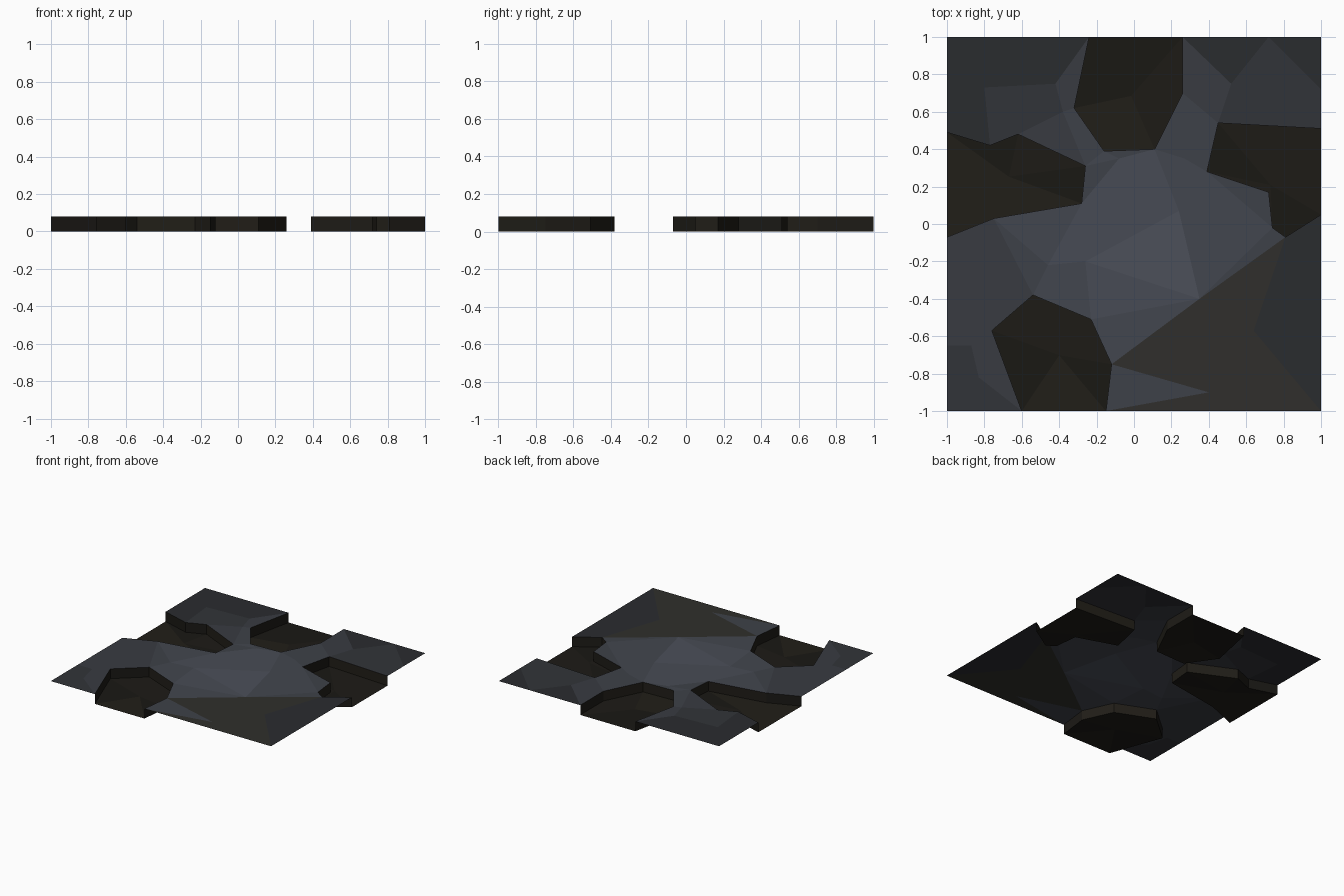
import bpy, math, random
from mathutils import Vector
from mathutils.geometry import delaunay_2d_cdt

if "Cube" in bpy.data.objects:
    bpy.data.objects.remove(bpy.data.objects["Cube"])

random.seed(4)
TOP = 0.08

# Pit outlines, counter-clockwise; the last-to-first edge is open on the tile border
pits = {
    "back_pit": [(-.24, 1), (-.32, .62), (-.16, .39), (.11, .40), (.26, .70), (.26, 1)],
    "left_pit": [(-1, -.07), (-.75, .03), (-.28, .11), (-.26, .31), (-.62, .48), (-.77, .42), (-1, .49)],
    "right_pit": [(1, .51), (.45, .54), (.39, .28), (.72, .17), (.74, -.02), (.81, -.07), (1, .05)],
    "front_pit": [(-.15, -1), (-.12, -.75), (-.23, -.51), (-.54, -.38), (-.76, -.57), (-.60, -1)],
}
# Tile corners and points where the rock facets meet
ground_points = [
    (-1, -1), (1, -1), (1, 1), (-1, 1), (-1, .73), (-.6, 1), (.72, 1), (1, .72),
    (-1, -.65), (-.8, -1), (-.8, .73), (-.42, .75), (-.38, .6), (-.08, .35),
    (.27, .35), (.52, .75), (.24, .07), (-.26, -.2), (-.17, -.63), (.35, -.4),
    (-.46, -.22), (-.87, -.65), (-.83, -.82), (.64, -.57), (.4, -.9)]


def material(name, rgb):
    m = bpy.data.materials.new(name)
    m.diffuse_color = (*rgb, 1)
    m.use_nodes = True
    m.node_tree.nodes["Principled BSDF"].inputs["Base Color"].default_value = m.diffuse_color
    return m


def mix(a, b, t):
    return [x + (y - x) * t for x, y in zip(a, b)]


def build(name, verts, faces, mats, indices):
    me = bpy.data.meshes.new(name)
    me.from_pydata(verts, [], faces)
    for m in mats:
        me.materials.append(m)
    for p, i in zip(me.polygons, indices):
        p.material_index = i
    ob = bpy.data.objects.new(name, me)
    bpy.context.collection.objects.link(ob)


# Shades from pale blue-grey rock down to charcoal, and a brown set
STEPS = 7
light, dark, brown = (.072, .080, .102), (.023, .025, .028), (.029, .028, .025)
rock = [material(f"rock_{i}", mix(light, dark, i / (STEPS - 1))) for i in range(STEPS)]
rock.append(material("rock_brown", brown))
soil = [material(f"pit_{i}", mix((.010, .009, .007), (.015, .013, .009), i / 2)) for i in range(3)]

# Flat ground split into facets around the pits
pts = [Vector(p) for p in ground_points]
outlines = []
for outline in pits.values():
    outlines.append(list(range(len(pts), len(pts) + len(outline))))
    pts += [Vector(p) for p in outline]
co, _, tris, _, _, owner = delaunay_2d_cdt(pts, [], outlines, 0, 1e-5)
faces, shade = [], []
for tri, own in zip(tris, owner):
    if own:
        continue
    c = sum((co[i] for i in tri), Vector((0, 0))) / 3
    faces.append(tri)
    if c.x > .2 and c.y < -.3 and c.x - c.y > .75:
        shade.append(STEPS if c.x < .7 else STEPS - 1)
    else:
        t = (c - Vector((.03, -.15))).length / 1.3
        shade.append(max(0, min(STEPS - 1, round(t * (STEPS - 1) + random.uniform(-.6, .6)))))
build("rock_ground", [(v.x, v.y, TOP) for v in co], faces, rock, shade)

# Sunken pits: fan floor at z = 0 and vertical walls
for name, outline in pits.items():
    n = len(outline)
    cx, cy = (sum(p[k] for p in outline) / n for k in (0, 1))
    verts = [(x, y, z) for z in (0, TOP) for x, y in outline] + [(cx, cy, 0)]
    faces = [(i, (i + 1) % n, 2 * n) for i in range(n)]
    faces += [(i + 1, i, n + i, n + i + 1) for i in range(n - 1)]
    build(name, verts, faces, soil, [random.randrange(3) for _ in faces])
